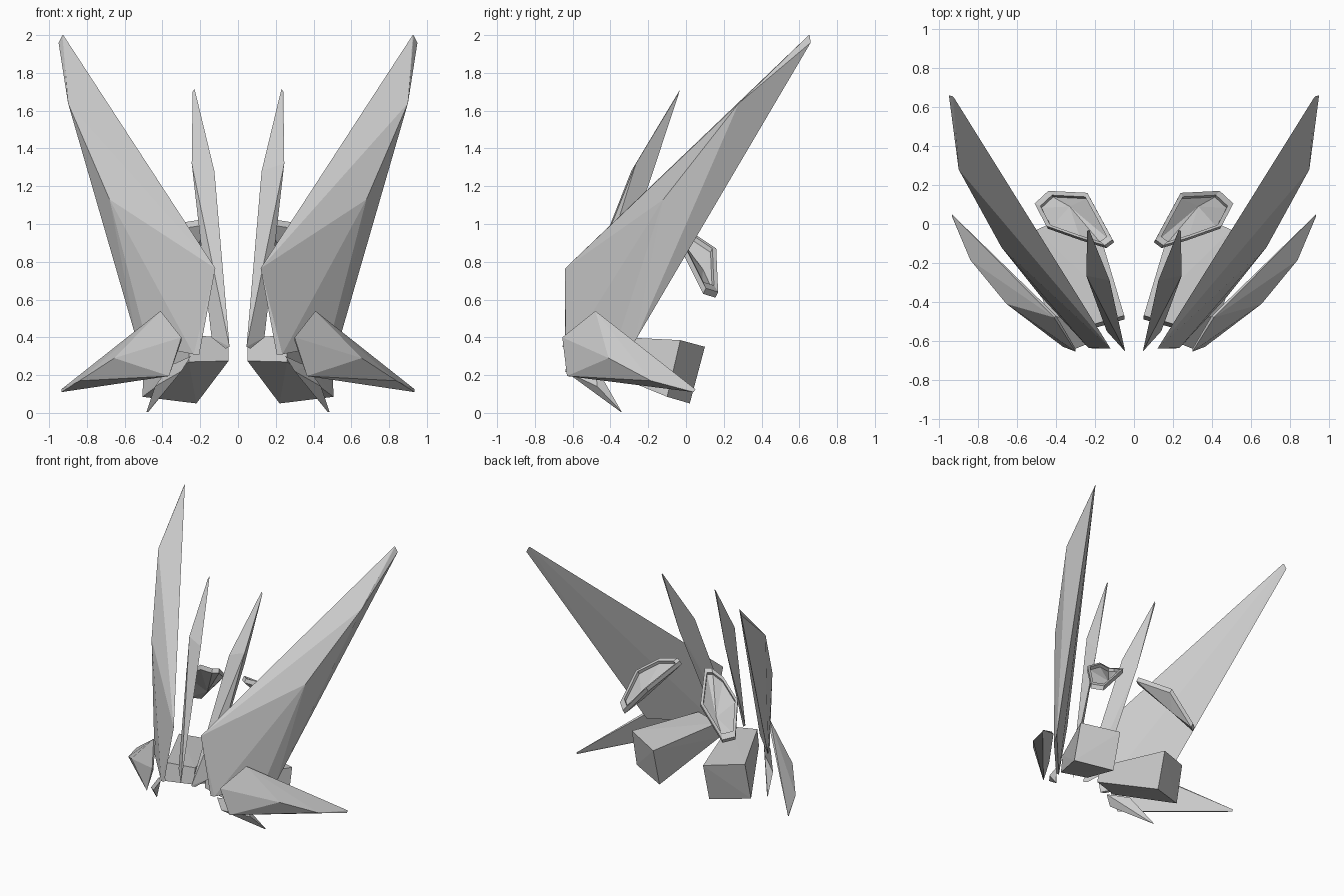
import bpy, bmesh
from mathutils import Vector

if "Cube" in bpy.data.objects:
    bpy.data.objects.remove(bpy.data.objects["Cube"])


def finish(bm, name):
    """Turn a bmesh into a flat-shaded object mirrored across x = 0."""
    bmesh.ops.recalc_face_normals(bm, faces=bm.faces[:])
    mesh = bpy.data.meshes.new(name)
    bm.to_mesh(mesh)
    bm.free()
    ob = bpy.data.objects.new(name, mesh)
    bpy.context.collection.objects.link(ob)
    mod = ob.modifiers.new("Mirror", 'MIRROR')
    mod.use_axis[0] = True
    mod.use_mirror_merge = False
    return ob


def faceted(name, points):
    """Faceted solid: the convex hull of a few corner points."""
    bm = bmesh.new()
    for p in points:
        bm.verts.new(p)
    res = bmesh.ops.convex_hull(bm, input=bm.verts[:])
    loose = {g for k in ("geom_interior", "geom_unused") for g in res[k]
             if isinstance(g, bmesh.types.BMVert)}
    if loose:
        bmesh.ops.delete(bm, geom=list(loose), context='VERTS')
    bmesh.ops.dissolve_limit(bm, angle_limit=0.03, verts=bm.verts[:], edges=bm.edges[:])
    return finish(bm, name)


def dish(name, rim, floor, base, drop, inset):
    """Shallow angular dish: raised rim, sunken floor point, pointed underside."""
    bm = bmesh.new()
    rim = [Vector(p) for p in rim]
    centre = sum(rim, Vector()) / len(rim)
    drop = Vector(drop)
    loops = [[bm.verts.new(p + drop) for p in rim],
             [bm.verts.new(p) for p in rim],
             [bm.verts.new(p.lerp(centre, inset)) for p in rim],
             [bm.verts.new(p.lerp(centre, inset) + drop * 0.7) for p in rim]]
    low, high = bm.verts.new(base), bm.verts.new(floor)
    n = len(rim)
    for i in range(n):
        j = (i + 1) % n
        for a, b in zip(loops, loops[1:]):
            bm.faces.new((a[i], a[j], b[j], b[i]))
        bm.faces.new((low, loops[0][j], loops[0][i]))
        bm.faces.new((high, loops[-1][i], loops[-1][j]))
    return finish(bm, name)


# Large swept wing: flat back, ridged front
faceted("main_wing", [
    (.12, -.64, .765), (.925, .65, 2.0), (.95, .66, 1.96), (.93, .655, 2.0),
    (.68, -.12, 1.13), (.90, .28, 1.64), (.535, -.27, .38), (.48, -.37, .36),
    (.205, -.64, .31), (.235, -.635, .31)])

# Slim upright fin near the middle
faceted("inner_fin", [
    (.23, -.03, 1.715), (.24, -.035, 1.70), (.125, -.29, 1.28),
    (.245, -.265, 1.32), (.20, -.20, 1.20),
    (.045, -.655, .35), (.065, -.63, .34), (.14, -.55, .40)])

# Short fin sweeping outwards
faceted("lower_fin", [
    (.41, -.48, .54), (.30, -.655, .40), (.365, -.63, .195),
    (.655, -.41, .29), (.84, -.185, .17), (.935, .05, .125), (.935, .04, .11),
    (.40, -.47, .52), (.30, -.64, .38)])

# Small spike pointing down
faceted("lower_spike", [
    (.485, -.34, .005), (.475, -.345, .005), (.25, -.62, .30), (.30, -.64, .22),
    (.44, -.47, .14), (.36, -.48, .25)])

# Tapered thruster block
faceted("thruster_block", [
    (.05, -.49, .275), (.26, -.55, .27), (.05, -.47, .40), (.26, -.53, .41),
    (.22, .02, .05), (.505, -.10, .085), (.22, .10, .35), (.50, -.03, .385)])

# Bent angular dish behind the wings
dish("rear_dish",
     [(.11, -.08, 1.03), (.15, -.11, 1.03), (.28, -.07, 1.01), (.45, -.01, .89),
      (.51, .105, .66), (.44, .17, .64), (.24, .16, .87)],
     floor=(.33, .09, .76), base=(.32, .07, .73), drop=(-.008, -.014, -.03), inset=.15)
